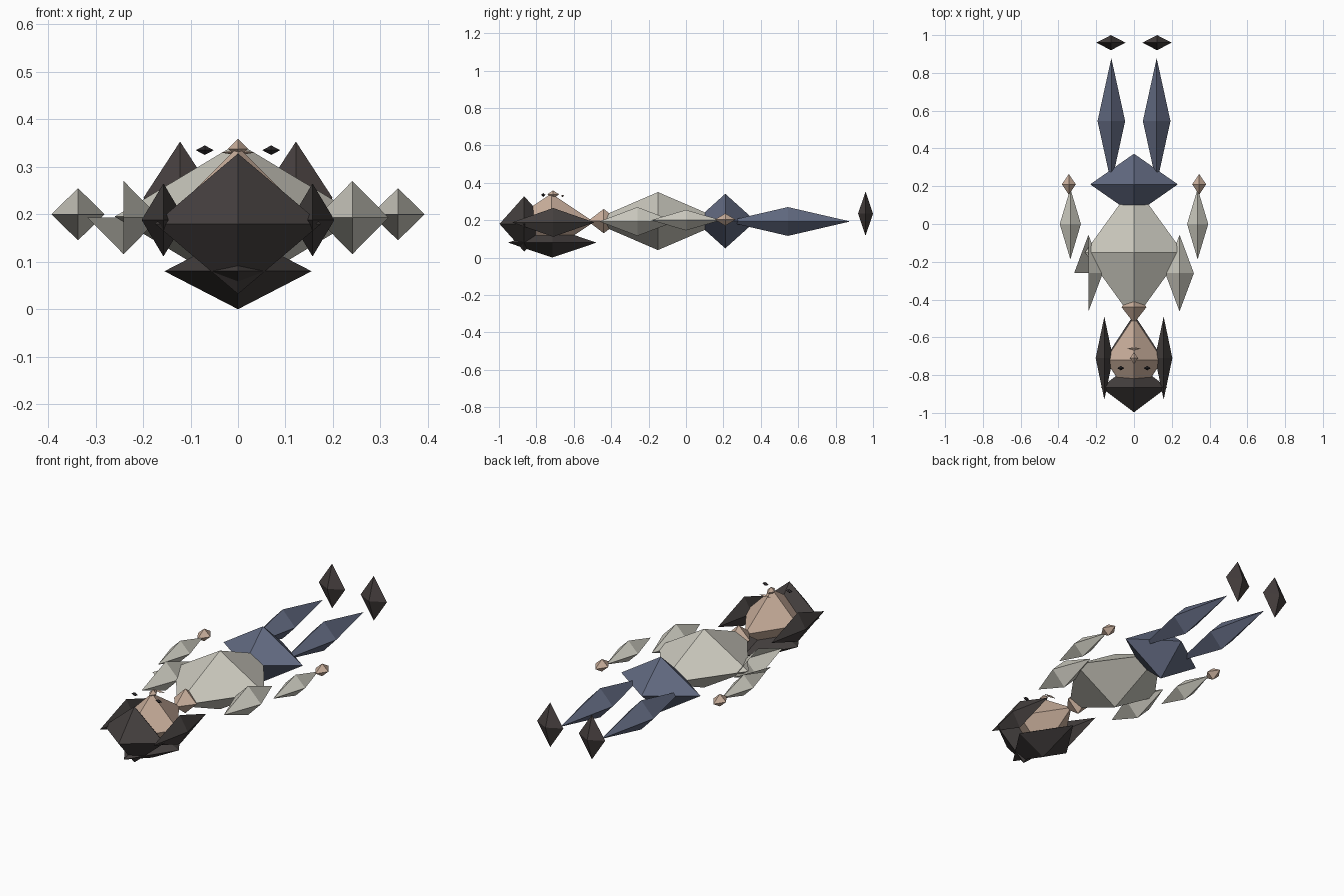
import bpy, bmesh
from mathutils import Vector

if "Cube" in bpy.data.objects:
    bpy.data.objects.remove(bpy.data.objects["Cube"], do_unlink=True)


def srgb(r, g, b):
    lin = lambda c: ((c / 255 + 0.055) / 1.055) ** 2.4
    return (lin(r), lin(g), lin(b), 1)


def material(name, color):
    m = bpy.data.materials.new(name)
    m.use_nodes = True
    m.diffuse_color = color
    m.node_tree.nodes["Principled BSDF"].inputs["Base Color"].default_value = color
    return m


SKIN = material("skin", srgb(203, 176, 157))
HAIR = material("dark hair", srgb(68, 63, 62))
SHIRT = material("pale shirt", srgb(205, 203, 192))
PANTS = material("slate trousers", srgb(97, 105, 128))
SHOES = material("dark shoes", srgb(70, 63, 62))
EYES = material("eye black", srgb(45, 42, 44))


def gem(name, center, radii, mat, drop=None):
    """Octahedron with the given half sizes; drop is a rule for open faces."""
    bm = bmesh.new()
    axes = [Vector(v) for v in ((1, 0, 0), (0, 1, 0), (0, 0, 1))]
    tips = {(i, s): bm.verts.new(a * s * radii[i])
            for i, a in enumerate(axes) for s in (-1, 1)}
    for sx in (-1, 1):
        for sy in (-1, 1):
            for sz in (-1, 1):
                if drop and drop(sx, sy, sz):
                    continue
                loop = [tips[0, sx], tips[1, sy], tips[2, sz]]
                bm.faces.new(loop if sx * sy * sz > 0 else loop[::-1])
    mesh = bpy.data.meshes.new(name)
    bm.to_mesh(mesh)
    bm.free()
    mesh.materials.append(mat)
    ob = bpy.data.objects.new(name, mesh)
    ob.location = center
    bpy.context.collection.objects.link(ob)
    return ob


def pair(name, center, radii, mat, right_drop=None):
    x, y, z = center
    gem("left_" + name, center, radii, mat)
    gem("right_" + name, (-x, y, z), radii, mat, right_drop)


# Body
gem("torso", (0, -0.15, 0.195), (0.26, 0.36, 0.155), SHIRT)
gem("pelvis", (0, 0.21, 0.195), (0.232, 0.162, 0.146), PANTS)
gem("neck", (0, -0.44, 0.195), (0.066, 0.085, 0.065), SKIN)

# Head and face
gem("head", (0, -0.72, 0.19), (0.152, 0.228, 0.152), SKIN)
gem("nose", (0, -0.71, 0.338), (0.021, 0.032, 0.021), SKIN)
gem("mouth", (0, -0.66, 0.33), (0.036, 0.009, 0.006), SKIN)
pair("eye", (0.07, -0.763, 0.335), (0.019, 0.012, 0.01), EYES)

# Hair
gem("hair_crown", (0, -0.865, 0.18), (0.175, 0.132, 0.148), HAIR)
gem("hair_back", (0, -0.715, 0.08), (0.155, 0.237, 0.08), HAIR)
pair("hair_lock", (0.157, -0.71, 0.188), (0.046, 0.22, 0.077), HAIR)

# Arms, with the right sleeve partly open on its outer side
pair("upper_arm", (0.241, -0.26, 0.193), (0.076, 0.203, 0.077), SHIRT,
     lambda sx, sy, sz: sx < 0 and (sz > 0 or sy < 0))
pair("forearm", (0.337, 0, 0.2), (0.056, 0.187, 0.055), SHIRT)
pair("hand", (0.345, 0.21, 0.203), (0.037, 0.055, 0.033), SKIN)

# Legs
pair("leg", (0.12, 0.545, 0.193), (0.073, 0.333, 0.077), PANTS)
pair("foot", (0.122, 0.96, 0.235), (0.077, 0.04, 0.118), SHOES)
